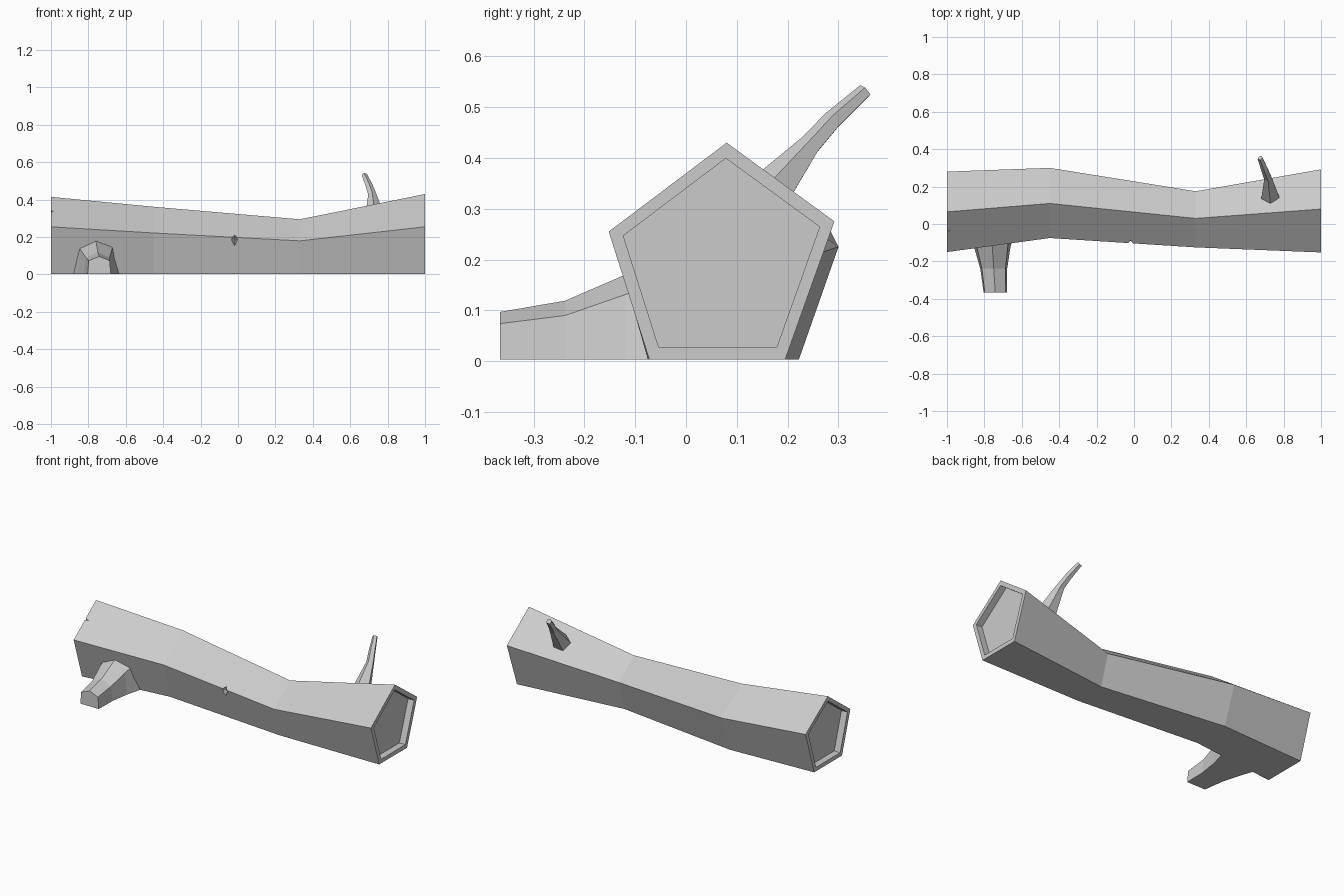
import bpy, bmesh, math
from mathutils import Vector

cube = bpy.data.objects.get("Cube")
if cube:
    bpy.data.objects.remove(cube, do_unlink=True)

# Single flat wood colour
wood = bpy.data.materials.new("pale_grey_wood")
wood.use_nodes = True
GREY = (0.6, 0.6, 0.6, 1)
wood.diffuse_color = GREY
wood.node_tree.nodes["Principled BSDF"].inputs["Base Color"].default_value = GREY


def loft(name, rings):
    """Skin a closed, flat-shaded solid through matching rings of points."""
    bm = bmesh.new()
    loops = [[bm.verts.new(p) for p in ring] for ring in rings]
    n = len(loops[0])
    for a, b in zip(loops, loops[1:]):
        for i in range(n):
            j = (i + 1) % n
            bm.faces.new((a[i], a[j], b[j], b[i]))
    bm.faces.new(loops[0])
    bm.faces.new(loops[-1])
    bmesh.ops.recalc_face_normals(bm, faces=bm.faces)
    mesh = bpy.data.meshes.new(name)
    bm.to_mesh(mesh)
    bm.free()
    obj = bpy.data.objects.new(name, mesh)
    bpy.context.collection.objects.link(obj)
    mesh.materials.append(wood)
    return obj


# Log: pentagonal sections of (y, z), from top around the front
def section(x, top, front, foot_front, foot_back, back):
    feet = [(foot_front, 0.003), (foot_back, 0.003)]
    return [Vector((x, y, z)) for y, z in [top, front] + feet + [back]]


def shrunk(ring, x):
    mid = sum(ring, Vector()) / len(ring)
    pts = [mid + (p - mid) * 0.87 for p in ring]
    return [Vector((x, p.y, p.z)) for p in pts]


left_end = section(1, (0.08, 0.43), (-0.152, 0.255), -0.072, 0.195, (0.292, 0.275))
right_end = section(-1, (0.065, 0.415), (-0.15, 0.255), -0.07, 0.197, (0.28, 0.265))
DEPTH = 0.04
log = loft("log", [
    shrunk(right_end, -1 + DEPTH),
    shrunk(right_end, -1),
    right_end,
    section(-0.45, (0.11, 0.362), (-0.075, 0.222), -0.01, 0.222, (0.3, 0.225)),
    section(0.33, (0.03, 0.295), (-0.125, 0.18), -0.075, 0.12, (0.175, 0.185)),
    left_end,
    shrunk(left_end, 1),
    shrunk(left_end, 1 - DEPTH),
])


# Cracks: cut small diamond-shaped wedges out of the log
def cut_crack(outer, inner):
    cutter = loft("crack_cutter", [outer, inner])
    cutter.hide_render = True
    mod = log.modifiers.new("crack", 'BOOLEAN')
    mod.operation = 'DIFFERENCE'
    mod.solver = 'EXACT'
    mod.object = cutter
    bpy.context.view_layer.objects.active = log
    bpy.ops.object.modifier_apply(modifier=mod.name)
    bpy.data.objects.remove(cutter, do_unlink=True)


def diamond(c, u, v):
    c, u, v = Vector(c), Vector(u), Vector(v)
    return [c + u, c + v, c - u, c - v]


cut_crack(diamond((-0.022, -0.125, 0.185), (0.027, 0, 0), (0, 0, 0.065)),
          diamond((-0.015, -0.065, 0.185), (0.002, 0, 0), (0, 0, 0.01)))
cut_crack(diamond((-1.01, -0.05, 0.352), (0, 0.006, 0.006), (0.045, 0, 0)),
          diamond((-1.01, -0.02, 0.315), (0, 0.002, 0.002), (0.02, 0, 0)))


# Front stub: arched sections narrowing outwards
def arch(y, foot, half, shoulder, crown, cx):
    return [(cx - foot, y, 0.003), (cx - half, y, shoulder), (cx, y, crown),
            (cx + half, y, shoulder), (cx + foot, y, 0.003)]


loft("front_stub", [
    arch(0.0, 0.135, 0.1, 0.17, 0.22, -0.763),
    arch(-0.12, 0.098, 0.083, 0.131, 0.17, -0.758),
    arch(-0.238, 0.072, 0.063, 0.09, 0.119, -0.75),
    arch(-0.366, 0.062, 0.056, 0.074, 0.097, -0.742),
])


# Back twig: curved taper of five-sided rings
path = [((0.73, 0.15, 0.31), 0.052), ((0.718, 0.245, 0.425), 0.023),
        ((0.7, 0.29, 0.475), 0.02), ((0.675, 0.353, 0.532), 0.015)]
across = Vector((1, 0.1, 0.15)).normalized()
centres = [Vector(p) for p, r in path]
rings = []
for i, (p, r) in enumerate(path):
    along = centres[min(i + 1, 3)] - centres[max(i - 1, 0)]
    up = along.cross(across).normalized()
    side = up.cross(along).normalized()
    angles = [math.tau * k / 5 + math.pi / 2 for k in range(5)]
    rings.append([centres[i] + r * (math.cos(a) * side - math.sin(a) * up) for a in angles])
loft("back_twig", rings)
